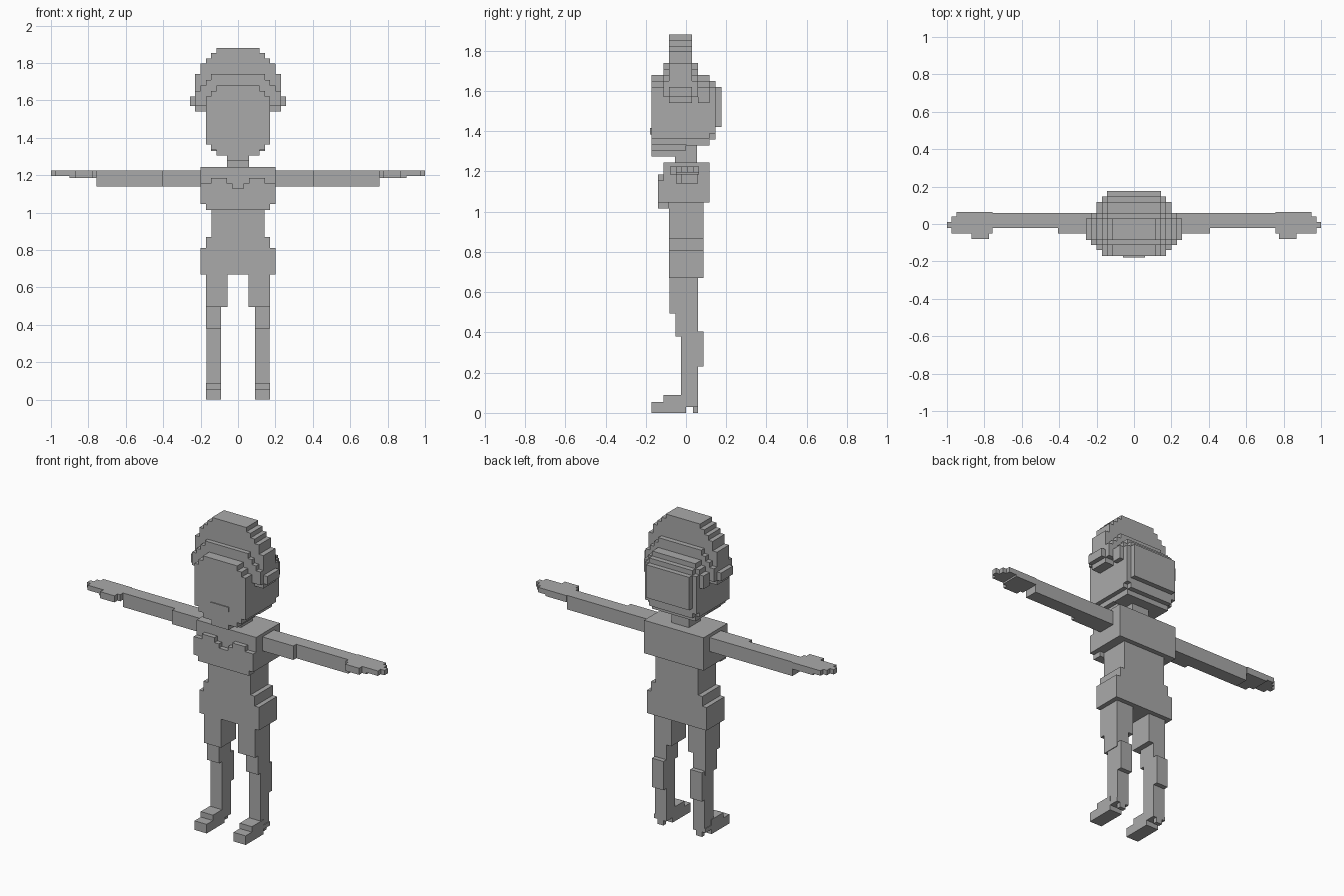
import bpy, bmesh, math
from mathutils import Vector

grey = bpy.data.materials.new("plain grey")
grey.diffuse_color = (0.4, 0.4, 0.4, 1)


def blocks(name, boxes, mirror=False):
    """Fuse boxes (x0, x1, y0, y1, z0, z1) into one outer blocky shell."""
    if mirror:
        boxes = boxes + [(-b[1], -b[0]) + tuple(b[2:]) for b in boxes]
    cuts = [sorted({round(v, 4) for b in boxes for v in b[2 * a:2 * a + 2]}) for a in range(3)]
    cells = set()
    for b in boxes:
        r = [range(cuts[a].index(round(b[2 * a], 4)), cuts[a].index(round(b[2 * a + 1], 4)))
             for a in range(3)]
        cells |= {(i, j, k) for i in r[0] for j in r[1] for k in r[2]}
    bm = bmesh.new()
    verts = {}

    def vert(key):
        if key not in verts:
            verts[key] = bm.verts.new([cuts[a][key[a]] for a in range(3)])
        return verts[key]

    for c in cells:
        for a in range(3):
            u, w = (a + 1) % 3, (a + 2) % 3
            for side in (0, 1):
                n = list(c)
                n[a] += 2 * side - 1
                if tuple(n) in cells:
                    continue
                loop = []
                for du, dw in ((0, 0), (1, 0), (1, 1), (0, 1)):
                    k = list(c)
                    k[a] += side
                    k[u] += du
                    k[w] += dw
                    loop.append(vert(tuple(k)))
                bm.faces.new(loop if side else loop[::-1])
    bmesh.ops.dissolve_limit(bm, angle_limit=math.radians(1), verts=bm.verts, edges=bm.edges)
    mesh = bpy.data.meshes.new(name)
    bm.to_mesh(mesh)
    bm.free()
    mesh.materials.append(grey)
    obj = bpy.data.objects.new(name, mesh)
    bpy.context.collection.objects.link(obj)
    return obj


def tiers(steps, y0, y1):
    """Centred slabs (half width, bottom, top) sharing one depth range."""
    return [(-h, h, y0, y1, z0, z1) for h, z0, z1 in steps]


# Head: face with stepped brow and chin, rounded back
face = tiers([(0.115, 1.305, 1.68), (0.145, 1.335, 1.65), (0.172, 1.365, 1.62),
              (0.058, 1.275, 1.4)], -0.172, 0.0)
skull = tiers([(0.145, 1.33, 1.68), (0.172, 1.365, 1.65)], 0.0, 0.117)
skull += tiers([(0.2, 1.54, 1.62)], 0.06, 0.117)
skull += tiers([(0.145, 1.36, 1.65), (0.172, 1.39, 1.62)], 0.117, 0.147)
skull += tiers([(0.145, 1.42, 1.62)], 0.147, 0.177)
# Hair layer and tall crest with side puffs
hair = tiers([(0.145, 1.62, 1.74), (0.172, 1.62, 1.71), (0.2, 1.57, 1.68),
              (0.23, 1.57, 1.65)], -0.112, 0.06)
crest = tiers([(0.115, 1.6, 1.88), (0.145, 1.6, 1.853), (0.172, 1.6, 1.825),
               (0.2, 1.57, 1.797), (0.23, 1.54, 1.74), (0.257, 1.57, 1.62)], -0.085, 0.03)
blocks("head", face + skull + hair + crest)
blocks("mouth", [(-0.06, 0.06, -0.178, -0.172, 1.385, 1.415)])

# Neck, chest, bust, waist and hips
neck = tiers([(0.058, 1.24, 1.34)], -0.055, 0.055)
chest = tiers([(0.2, 1.045, 1.245)], -0.112, 0.117)
bust = tiers([(0.2, 1.045, 1.13), (0.172, 1.015, 1.13)], -0.14, -0.085)
bust += [(s * a if s > 0 else -b, b if s > 0 else -a, -0.14, -0.112, 1.1, z)
         for s in (-1, 1) for a, b, z in ((0.03, 0.2, 1.155), (0.06, 0.145, 1.185))]
waist = tiers([(0.143, 0.86, 1.05), (0.172, 0.8, 0.87), (0.2, 0.67, 0.81)], -0.085, 0.088)
blocks("torso", neck + chest + bust + waist)

# Arms with stepped hand, thumb and fingertips
blocks("arms", [
    (0.2, 0.407, -0.05, 0.06, 1.14, 1.225),
    (0.407, 0.757, -0.022, 0.06, 1.14, 1.225),
    (0.757, 0.9, -0.05, 0.065, 1.185, 1.225),
    (0.775, 0.87, -0.08, -0.05, 1.185, 1.225),
    (0.9, 0.95, -0.05, 0.065, 1.195, 1.225),
    (0.95, 0.975, -0.05, 0.04, 1.195, 1.225),
    (0.975, 1.0, -0.022, 0.01, 1.195, 1.225)], mirror=True)

# Legs: thigh, knee, shin, calf, foot and heel
blocks("legs", [
    (0.057, 0.172, -0.082, 0.06, 0.495, 0.67),
    (0.09, 0.172, -0.052, 0.06, 0.38, 0.495),
    (0.09, 0.168, -0.025, 0.06, 0.055, 0.38),
    (0.09, 0.168, 0.06, 0.088, 0.23, 0.405),
    (0.09, 0.172, -0.112, 0.0, 0.055, 0.088),
    (0.09, 0.172, -0.172, 0.0, 0.0, 0.055),
    (0.09, 0.172, 0.0, 0.06, 0.03, 0.055),
    (0.11, 0.15, 0.035, 0.06, 0.0, 0.03)], mirror=True)
